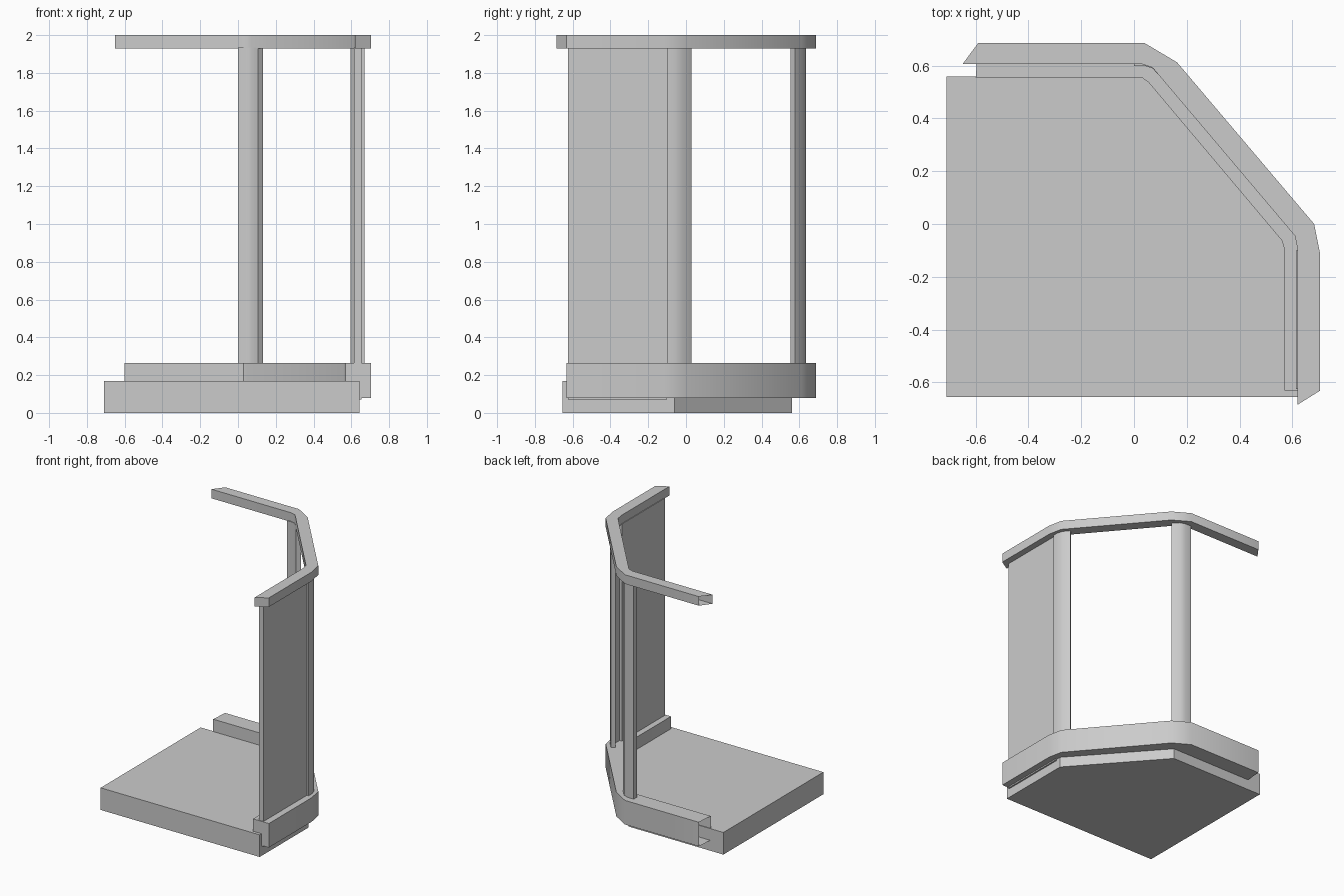
import bpy, bmesh
from math import radians

if "Cube" in bpy.data.objects:
    bpy.data.objects.remove(bpy.data.objects["Cube"])


def prism(name, outline, z0, z1, smooth=False, open_edge=None):
    """Extrude a counter-clockwise outline; open_edge leaves one side wall out."""
    bm = bmesh.new()
    low = [bm.verts.new((x, y, z0)) for x, y in outline]
    high = [bm.verts.new((x, y, z1)) for x, y in outline]
    n = len(outline)
    bm.faces.new(low[::-1])
    bm.faces.new(high)
    for i in range(n):
        if i != open_edge:
            j = (i + 1) % n
            bm.faces.new((low[i], low[j], high[j], high[i]))
    mesh = bpy.data.meshes.new(name)
    bm.to_mesh(mesh)
    bm.free()
    obj = bpy.data.objects.new(name, mesh)
    bpy.context.collection.objects.link(obj)
    if smooth:
        bpy.ops.object.select_all(action='DESELECT')
        obj.select_set(True)
        bpy.context.view_layer.objects.active = obj
        bpy.ops.object.shade_smooth_by_angle(angle=radians(35))
    return obj


# Floor slab with one cut corner
prism("base_slab", [(-0.71, -0.655), (0.643, -0.655), (0.643, -0.06),
                    (0.095, 0.56), (-0.71, 0.56)], 0, 0.17)

# Rails share the outer line and wrap the two back sides and the cut corner
outer = [(0.705, -0.632), (0.705, -0.11), (0.683, 0.0),
         (0.163, 0.613), (0.038, 0.687), (-0.59, 0.687)]
lower_inner = [(-0.6, 0.555), (0.03, 0.555), (0.055, 0.537),
               (0.56, -0.062), (0.57, -0.095), (0.57, -0.632)]
upper_inner = [(-0.65, 0.606), (0.03, 0.606), (0.07, 0.593),
               (0.61, -0.045), (0.62, -0.095), (0.62, -0.685)]
left_end = len(outer) - 1
prism("lower_rail", outer + lower_inner, 0.08, 0.265, True, left_end)
prism("top_rail", outer + upper_inner, 1.93, 2.0, True, left_end)

# Bent posts at the two corners
prism("back_post", [(0.0, 0.598), (0.045, 0.598), (0.07, 0.59), (0.105, 0.553),
                    (0.132, 0.576), (0.09, 0.622), (0.05, 0.635), (0.0, 0.635)],
      0.25, 1.935, True)
prism("side_post", [(0.635, -0.1), (0.67, -0.1), (0.67, -0.06), (0.658, -0.018),
                    (0.62, 0.028), (0.595, 0.007), (0.628, -0.035), (0.635, -0.06)],
      0.25, 1.935, True)

# Tall side panel
prism("side_panel", [(0.615, -0.625), (0.655, -0.625),
                     (0.655, -0.1), (0.615, -0.1)], 0.07, 1.935)
